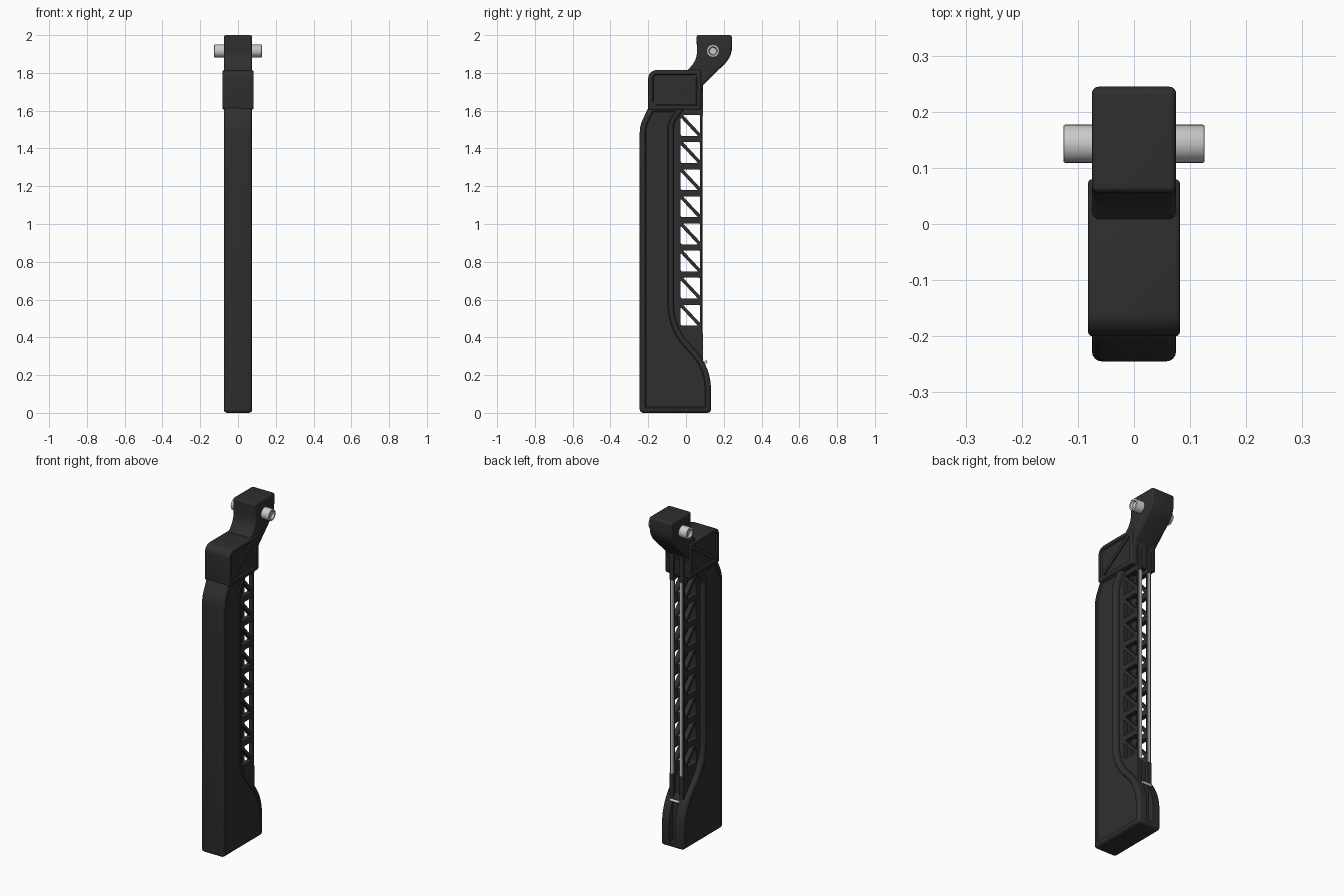
import bpy, bmesh, math
from mathutils import Vector, Matrix

if "Cube" in bpy.data.objects:
    bpy.data.objects.remove(bpy.data.objects["Cube"])


def material(name, rgb):
    m = bpy.data.materials.new(name)
    m.diffuse_color = (*rgb, 1)
    m.use_nodes = True
    m.node_tree.nodes["Principled BSDF"].inputs["Base Color"].default_value = m.diffuse_color
    return m


BLACK = material("matte_black", (0.028, 0.028, 0.028))
SILVER = material("brushed_silver", (0.58, 0.58, 0.58))


def finish(obj, mat):
    obj.data.materials.clear()
    obj.data.materials.append(mat)
    bpy.ops.object.select_all(action='DESELECT')
    obj.select_set(True)
    bpy.context.view_layer.objects.active = obj
    bpy.ops.object.shade_smooth_by_angle(angle=math.radians(35))
    return obj


def rounded(corners, steps=10):
    """Corners (y, z, radius) -> list of 2D points with arcs at the corners."""
    out, n = [], len(corners)
    for i, (y, z, r) in enumerate(corners):
        p = Vector((y, z))
        if r == 0:
            out.append(p)
            continue
        a = (Vector(corners[i - 1][:2]) - p).normalized()
        b = (Vector(corners[(i + 1) % n][:2]) - p).normalized()
        half = a.angle(b) / 2
        t = r / math.tan(half)
        c = p + (a + b).normalized() * (r / math.sin(half))
        u, v = p + a * t - c, p + b * t - c
        turn = math.atan2(u.x * v.y - u.y * v.x, u.dot(v))
        for k in range(steps + 1):
            out.append(c + Matrix.Rotation(turn * k / steps, 2) @ u)
    return out


def prism(name, pts, x0, x1, mat, bevel=0.0, inset=0.0, depth=0.006, segs=4):
    """Side profile (y, z) extruded along x, with optional recessed side panels."""
    bm = bmesh.new()
    f = bm.faces.new([bm.verts.new((x0, p[0], p[1])) for p in pts])
    ext = bmesh.ops.extrude_face_region(bm, geom=[f])
    moved = [v for v in ext['geom'] if isinstance(v, bmesh.types.BMVert)]
    bmesh.ops.translate(bm, verts=moved, vec=(x1 - x0, 0, 0))
    bmesh.ops.recalc_face_normals(bm, faces=bm.faces[:])
    if inset:
        caps = [f for f in bm.faces if abs(f.normal.x) > 0.9]
        for th, d in ((inset, 0), (0.005, -depth)):
            bmesh.ops.inset_region(bm, faces=caps, thickness=th, depth=d,
                                   use_even_offset=True, use_boundary=True)
    bm.normal_update()
    if bevel:
        edges = []
        for e in bm.edges:
            if len(e.link_faces) != 2:
                continue
            along = abs(e.verts[0].co.x - e.verts[1].co.x) > 0.05
            walls = [g for g in e.link_faces if abs(g.normal.x) < 0.3]
            if (along and e.calc_face_angle() > 0.4) or (not along and len(walls) == 1):
                edges.append(e)
        bmesh.ops.bevel(bm, geom=edges, offset=bevel, segments=segs, profile=0.5,
                        affect='EDGES', clamp_overlap=True)
    me = bpy.data.meshes.new(name)
    bm.to_mesh(me)
    bm.free()
    obj = bpy.data.objects.new(name, me)
    bpy.context.collection.objects.link(obj)
    return finish(obj, mat)


def box(name, x0, x1, y0, y1, z0, z1, mat, bevel=0.0):
    return prism(name, [(y0, z0), (y1, z0), (y1, z1), (y0, z1)], x0, x1, mat, bevel)


def circle(y, z, r, n=32):
    return [(y + r * math.cos(2 * math.pi * k / n),
             z + r * math.sin(2 * math.pi * k / n)) for k in range(n)]


def pierced_plate(name, outline, holes, x, half, mat):
    """Flat plate with holes, made from a filled 2D curve standing in the y-z plane."""
    cu = bpy.data.curves.new(name, 'CURVE')
    cu.dimensions, cu.fill_mode, cu.extrude = '2D', 'BOTH', half
    for pts in [outline] + holes:
        s = cu.splines.new('POLY')
        s.points.add(len(pts) - 1)
        for sp, p in zip(s.points, pts):
            sp.co = (p[0], p[1], 0, 1)
        s.use_cyclic_u = True
    tmp = bpy.data.objects.new(name + "_curve", cu)
    bpy.context.collection.objects.link(tmp)
    dg = bpy.context.evaluated_depsgraph_get()
    me = bpy.data.meshes.new_from_object(tmp.evaluated_get(dg))
    bpy.data.objects.remove(tmp)
    me.transform(Matrix(((0, 0, 1, x), (1, 0, 0, 0), (0, 1, 0, 0), (0, 0, 0, 1))))
    obj = bpy.data.objects.new(name, me)
    bpy.context.collection.objects.link(obj)
    return finish(obj, mat)


# Main body with flared foot and recessed side panels
body = prism("main_body", rounded([
    (-0.245, 0, 0), (0.132, 0, 0), (0.132, 0.24, 0.3), (-0.065, 0.46, 0.3),
    (-0.065, 1.53, 0.08), (0.0, 1.625, 0), (-0.195, 1.625, 0), (-0.245, 1.52, 0.17)]),
    -0.075, 0.075, BLACK, bevel=0.018, inset=0.027)

# Slot down the back of the foot
cutter = box("slot_cutter", -0.02, 0.02, 0.095, 0.2, 0.03, 0.45, BLACK)
cutter.hide_render = True
mod = body.modifiers.new("slot", 'BOOLEAN')
mod.operation, mod.object, mod.solver = 'DIFFERENCE', cutter, 'EXACT'
bpy.context.view_layer.objects.active = body
bpy.ops.object.modifier_apply(modifier="slot")
bpy.data.objects.remove(cutter)
finish(body, BLACK)

# Lattice side plates: eight windows, each split by a diagonal
holes = []
for i in range(8):
    c = 0.517 + i * 0.1435
    y0, y1, z0, z1 = -0.028, 0.075, c - 0.055, c + 0.055
    holes.append(rounded([(y0, z0, 0.008), (y1 - 0.012, z0, 0.002), (y0, z1 - 0.013, 0.002)], 4))
    holes.append(rounded([(y1, z1, 0.008), (y0 + 0.012, z1, 0.002), (y1, z0 + 0.013, 0.002)], 4))
outline = [(-0.08, 0.25), (0.09, 0.25), (0.09, 0.42), (0.084, 0.42),
           (0.084, 1.575), (0.09, 1.575), (0.09, 1.75), (-0.08, 1.75)]
for side, s in (("left", -1), ("right", 1)):
    pierced_plate("lattice_plate_" + side, outline, holes, s * 0.0335, 0.0135, BLACK)
    # Silver rail along the back edge of each plate
    box("rail_" + side, s * 0.03 - 0.008, s * 0.03 + 0.008, 0.08, 0.091, 0.42, 1.575, SILVER)

# Spine and end fillers between the plates
box("lattice_spine", -0.03, 0.03, -0.08, -0.045, 0.4, 1.65, BLACK)
box("lower_filler", -0.03, 0.03, -0.08, 0.07, 0.25, 0.42, BLACK)
box("upper_filler", -0.03, 0.03, -0.08, 0.075, 1.6, 1.75, BLACK)

# Small cross pin in the foot slot
prism("foot_cross_pin", circle(0.105, 0.27, 0.008, 16), -0.03, 0.03, SILVER)

# Cap block with recessed sides and diagonal rib
prism("cap_block", rounded([(-0.2, 1.605, 0), (0.08, 1.605, 0), (0.08, 1.815, 0),
                            (-0.2, 1.815, 0.045)]),
      -0.082, 0.082, BLACK, bevel=0.008, inset=0.022, depth=0.008, segs=3)
prism("cap_rib", [(-0.177, 1.628), (-0.160, 1.628), (0.057, 1.777), (0.057, 1.792),
                  (0.040, 1.792), (-0.177, 1.643)], -0.081, 0.081, BLACK)

# Swept neck and head
prism("head", rounded([(0.055, 2.0, 0.012), (0.245, 2.0, 0.015), (0.243, 1.885, 0.13),
                       (0.09, 1.735, 0.03), (0.075, 1.68, 0), (-0.03, 1.68, 0),
                       (-0.01, 1.795, 0.02), (0.06, 1.87, 0.12)]),
      -0.075, 0.075, BLACK, bevel=0.016)

# Pivot pin through the head, with hollowed ends
prism("pivot_pin", circle(0.143, 1.916, 0.034), -0.126, 0.126, SILVER,
      bevel=0.003, inset=0.011, depth=0.012, segs=2)
